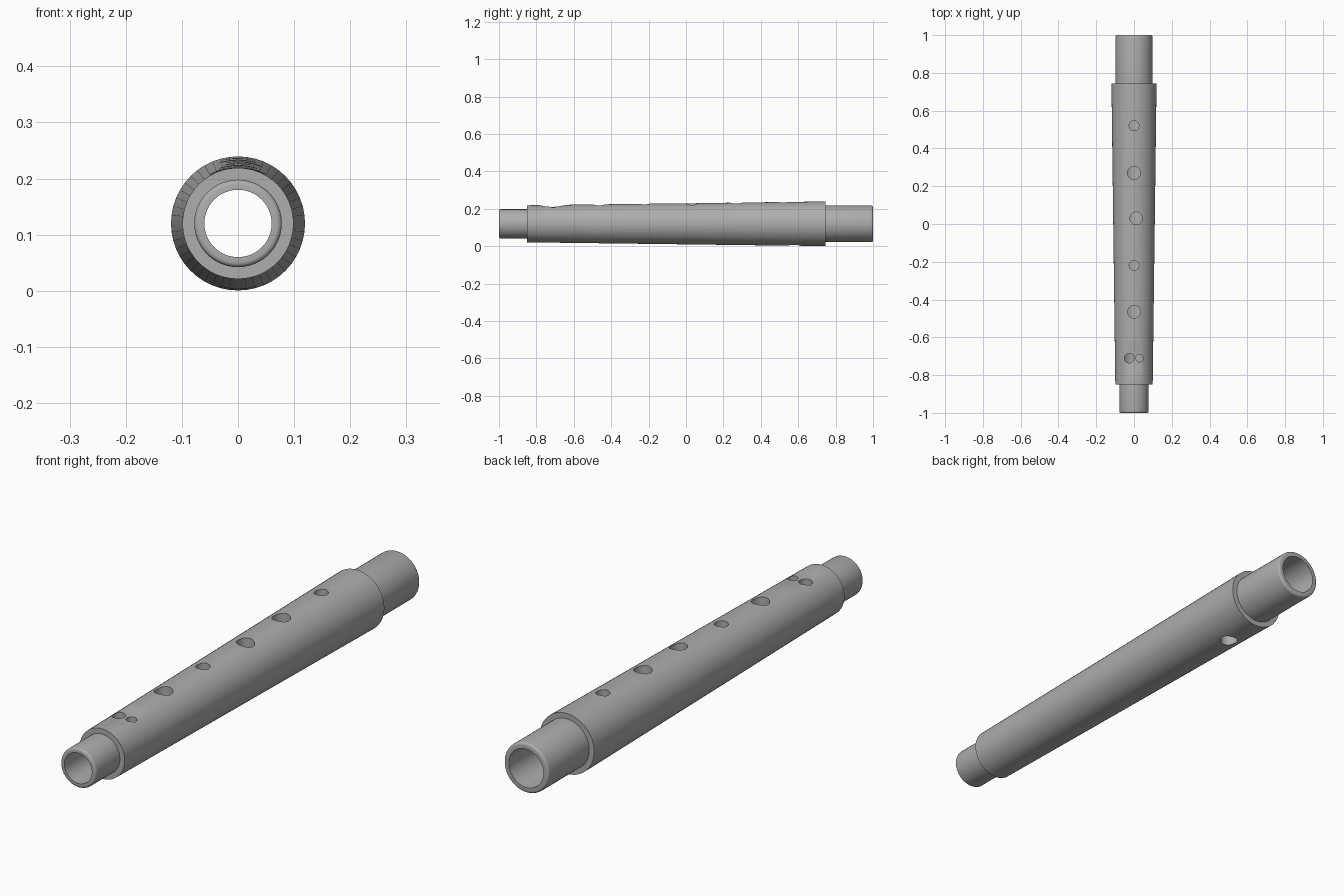
import bpy, bmesh, math
from mathutils import Vector, Matrix

cube = bpy.data.objects.get("Cube")
if cube:
    bpy.data.objects.remove(cube, do_unlink=True)

AXIS_Z = 0.12
SIDES = 48

grey = bpy.data.materials.new("plain grey")
grey.use_nodes = True
colour = (0.42, 0.42, 0.42, 1)
grey.diffuse_color = colour
grey.node_tree.nodes["Principled BSDF"].inputs["Base Color"].default_value = colour


def make_object(name, bm):
    mesh = bpy.data.meshes.new(name)
    bm.to_mesh(mesh)
    bm.free()
    obj = bpy.data.objects.new(name, mesh)
    bpy.context.collection.objects.link(obj)
    mesh.materials.append(grey)
    return obj


def rounded(r, y, size, direction):
    """Quarter-round rim at radius r and end y, from the outside to the end face."""
    steps = [i * math.pi / 8 for i in range(5)]
    return [(r - size + size * math.cos(a),
             y + direction * size * (math.sin(a) - 1)) for a in steps]


def body_radius(y):
    return 0.099 + (y + 0.85) * 0.0128


def lathe(name, profile):
    """Turn a closed (radius, y) profile about the tube's axis."""
    bm = bmesh.new()
    verts = [bm.verts.new((r, y, AXIS_Z)) for r, y in profile]
    edges = [bm.edges.new((v, verts[(i + 1) % len(verts)])) for i, v in enumerate(verts)]
    bmesh.ops.spin(bm, geom=verts + edges, cent=(0, 0, AXIS_Z), axis=(0, 1, 0),
                   angle=2 * math.pi, steps=SIDES)
    bmesh.ops.remove_doubles(bm, verts=bm.verts[:], dist=1e-5)
    bmesh.ops.recalc_face_normals(bm, faces=bm.faces[:])
    return make_object(name, bm)


def cylinder(name, radius, depth, matrix, sides=32):
    bm = bmesh.new()
    bmesh.ops.create_cone(bm, cap_ends=True, segments=sides, radius1=radius,
                          radius2=radius, depth=depth, matrix=matrix)
    obj = make_object(name, bm)
    obj.hide_render = True
    return obj


# Turned tube: narrow front tenon, tapered body, wide back tenon, conical bore
profile = list(reversed(rounded(0.078, -1, 0.009, -1)))
profile += [(0.078, -0.85)]
profile += [(body_radius(y), y) for y in (-0.85, -0.6, -0.34, -0.1, 0.15, 0.4, 0.65, 0.745)]
profile += [(0.098, 0.745)]
profile += rounded(0.098, 1, 0.009, 1)
profile += [(0.076, 1), (0.06, -1)]
tube = lathe("flute_middle_joint", profile)

# Shallow scoop under the paired finger holes
scoop_radius, scoop_depth, scoop_y = 0.25, 0.010, -0.715
scoop_z = AXIS_Z + body_radius(scoop_y) - scoop_depth + scoop_radius
cutters = [cylinder("scoop_cutter", scoop_radius, 0.3,
                    Matrix.Translation((0, scoop_y, scoop_z))
                    @ Matrix.Rotation(math.pi / 2, 4, "Y"), 96)]

# Finger holes along the top: x, y, radius
finger_holes = [(0, 0.52, 0.026), (0, 0.27, 0.034), (0.012, 0.03, 0.033),
                (0, -0.22, 0.026), (0, -0.465, 0.034),
                (-0.026, -0.71, 0.025), (0.03, -0.71, 0.02)]
for x, y, r in finger_holes:
    cutters.append(cylinder("finger_hole_cutter", r, 0.2,
                            Matrix.Translation((x, y, AXIS_Z + 0.1))))

# Thumb hole underneath
cutters.append(cylinder("thumb_hole_cutter", 0.034, 0.2,
                        Matrix.Translation((0, 0.58, AXIS_Z - 0.1))))

# Cut and clean up
bpy.ops.object.select_all(action="DESELECT")
bpy.context.view_layer.objects.active = tube
tube.select_set(True)
for cutter in cutters:
    mod = tube.modifiers.new("cut", "BOOLEAN")
    mod.operation = "DIFFERENCE"
    mod.solver = "EXACT"
    mod.object = cutter
    bpy.ops.object.modifier_apply(modifier=mod.name)
    bpy.data.objects.remove(cutter, do_unlink=True)

bpy.ops.object.shade_smooth_by_angle(angle=math.radians(30))
